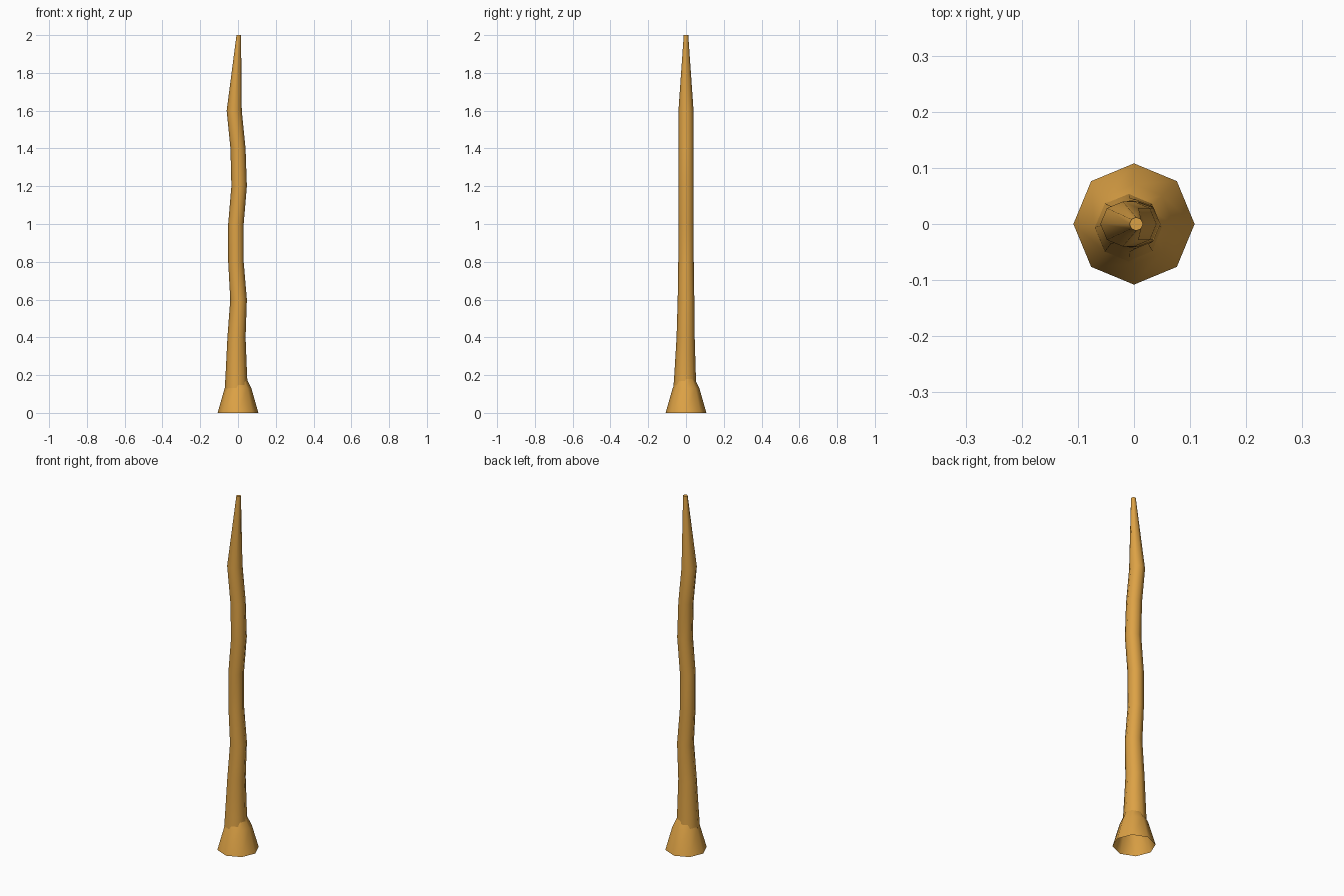
import bpy, bmesh, math

if "Cube" in bpy.data.objects:
    bpy.data.objects.remove(bpy.data.objects["Cube"])

bark = bpy.data.materials.new("bark")
bark.diffuse_color = (0.72, 0.36, 0.06, 1)
bark.use_nodes = True
bark.node_tree.nodes["Principled BSDF"].inputs["Base Color"].default_value = bark.diffuse_color

def ring_tube(name, rings, sides=8, cap_top=True):
    """Loft rings of (x, y, z, radius)."""
    bm = bmesh.new()
    loops = []
    for x, y, z, r in rings:
        loops.append([bm.verts.new((x + r * math.cos(2 * math.pi * i / sides),
                                    y + r * math.sin(2 * math.pi * i / sides), z))
                      for i in range(sides)])
    for a, b in zip(loops, loops[1:]):
        for i in range(sides):
            j = (i + 1) % sides
            bm.faces.new((a[i], a[j], b[j], b[i]))
    if cap_top:
        bm.faces.new(loops[-1])
    me = bpy.data.meshes.new(name)
    bm.to_mesh(me)
    bm.free()
    me.materials.append(bark)
    ob = bpy.data.objects.new(name, me)
    bpy.context.collection.objects.link(ob)
    bpy.context.view_layer.objects.active = ob
    ob.select_set(True)
    bpy.ops.object.shade_smooth_by_angle(angle=math.radians(60))
    ob.select_set(False)
    return ob

# Gently wavering trunk that tapers to a thin tip
ring_tube("trunk", [
    (-0.009, -0.006, 0.13, 0.061), (-0.009, -0.005, 0.20, 0.057),
    (-0.008, -0.002, 0.40, 0.048), (0.003, 0, 0.60, 0.044),
    (-0.011, 0, 0.80, 0.041), (-0.011, 0, 1.00, 0.041),
    (0.006, 0, 1.20, 0.041), (0, 0, 1.40, 0.040),
    (-0.020, 0, 1.60, 0.040), (0.004, 0, 2.00, 0.012)])

# Flared root collar, open underneath
ring_tube("root_flare", [
    (0, 0, 0, 0.108), (0, 0, 0.13, 0.071), (0, 0, 0.20, 0.037)], cap_top=False)
